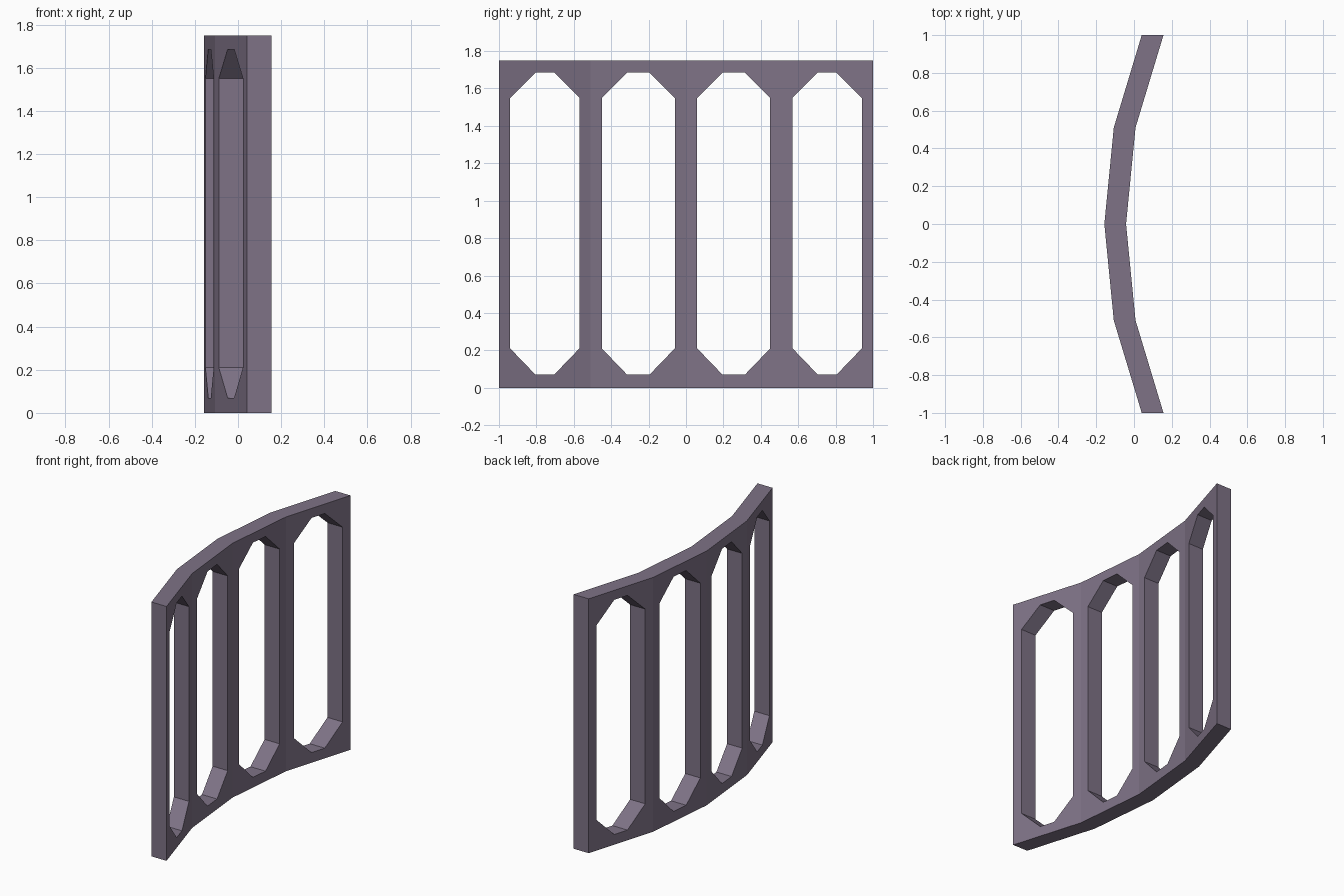
import bpy
import bmesh

cube = bpy.data.objects.get("Cube")
if cube:
    bpy.data.objects.remove(cube, do_unlink=True)

HEIGHT = 1.75
THICKNESS = 0.115
# Bent plan line: (y, x of the convex side) for half of the wall
PLAN = [(0.0, -0.157), (0.51, -0.107), (1.0, 0.041)]


def plan_x(y):
    """x of the convex side at a given y."""
    (y0, x0), (y1, x1) = PLAN[:2] if abs(y) <= PLAN[1][0] else PLAN[1:]
    return x0 + (x1 - x0) * (abs(y) - y0) / (y1 - y0)


def add_panel(bm, y0, y1, side):
    """One flat panel with an eight-sided opening."""
    def vert(y, z):
        return bm.verts.new((plan_x(y), side * y, z))

    a, b = y0 + 0.06, y1 - 0.06
    c, d = a + 0.135, b - 0.135
    low, high = 0.07, HEIGHT - 0.065
    low_side, high_side = 0.21, HEIGHT - 0.2
    corners = [vert(y0, 0), vert(y1, 0), vert(y1, HEIGHT), vert(y0, HEIGHT)]
    ring = [vert(*p) for p in (
        (c, low), (d, low), (b, low_side), (b, high_side),
        (d, high), (c, high), (a, high_side), (a, low_side))]
    for i in range(4):
        j = (i + 1) % 4
        # Border strip beside a straight edge, then the corner gusset
        bm.faces.new((corners[i], corners[j], ring[2 * i + 1], ring[2 * i]))
        bm.faces.new((corners[j], ring[(2 * i + 2) % 8], ring[2 * i + 1]))


# Four panels, mirrored about the middle
bm = bmesh.new()
for side in (-1, 1):
    for (start, _), (end, _) in zip(PLAN, PLAN[1:]):
        add_panel(bm, start, end, side)
bmesh.ops.remove_doubles(bm, verts=bm.verts, dist=0.0001)

# Thicken straight along x
bmesh.ops.recalc_face_normals(bm, faces=bm.faces)
result = bmesh.ops.extrude_face_region(bm, geom=bm.faces[:], use_keep_orig=True)
moved = [g for g in result["geom"] if isinstance(g, bmesh.types.BMVert)]
bmesh.ops.translate(bm, verts=moved, vec=(THICKNESS, 0, 0))
bmesh.ops.recalc_face_normals(bm, faces=bm.faces)

mesh = bpy.data.meshes.new("curved_window_frame")
bm.to_mesh(mesh)
bm.free()

# Single dusty purple finish
colour = (0.21, 0.17, 0.24, 1.0)
mat = bpy.data.materials.new("dusty_purple")
mat.use_nodes = True
mat.diffuse_color = colour
bsdf = mat.node_tree.nodes["Principled BSDF"]
bsdf.inputs["Base Color"].default_value = colour
bsdf.inputs["Roughness"].default_value = 0.8
mesh.materials.append(mat)

frame = bpy.data.objects.new("curved_window_frame", mesh)
bpy.context.scene.collection.objects.link(frame)
